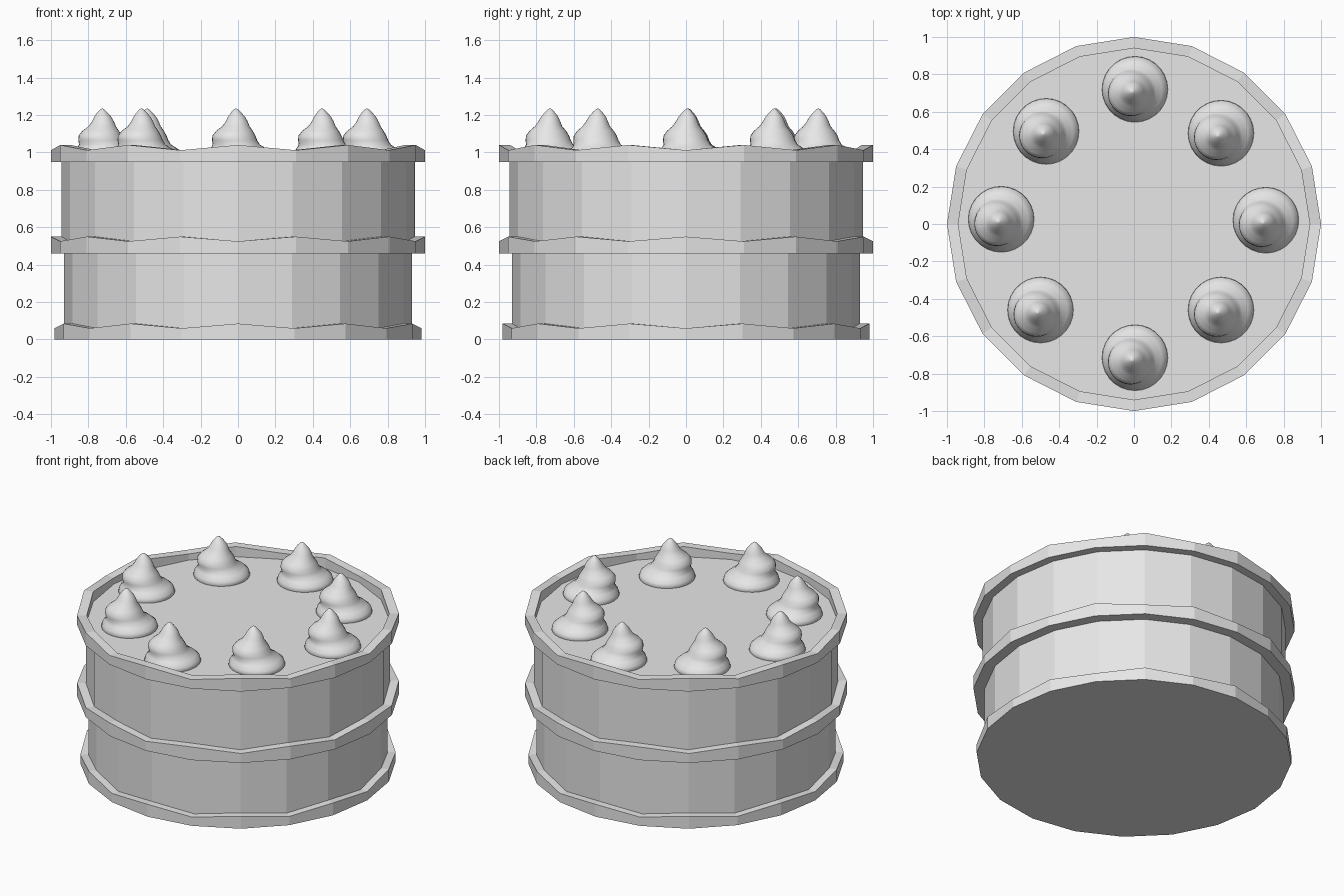
import bpy
import bmesh
from math import sin, cos, pi

SIDES = 20

cube = bpy.data.objects.get("Cube")
if cube:
    bpy.data.objects.remove(cube, do_unlink=True)

grey = bpy.data.materials.new("plain_grey")
grey.use_nodes = True
grey.diffuse_color = (0.8, 0.8, 0.8, 1)
grey.node_tree.nodes["Principled BSDF"].inputs["Base Color"].default_value = (0.8, 0.8, 0.8, 1)


def finish(name, bm):
    bmesh.ops.recalc_face_normals(bm, faces=bm.faces)
    mesh = bpy.data.meshes.new(name)
    bm.to_mesh(mesh)
    bm.free()
    mesh.materials.append(grey)
    obj = bpy.data.objects.new(name, mesh)
    bpy.context.collection.objects.link(obj)
    return obj


def bridge(bm, a, b):
    n = len(a)
    for i in range(n):
        j = (i + 1) % n
        bm.faces.new((a[i], a[j], b[j], b[i]))


def circle(bm, sides, radius, height, cx=0, cy=0):
    """Ring of vertices; height is a function of the corner index."""
    return [bm.verts.new((cx + radius * cos(2 * pi * i / sides),
                          cy + radius * sin(2 * pi * i / sides), height(i)))
            for i in range(sides)]


def tier(name, radius, bottom, top):
    bm = bmesh.new()
    low = circle(bm, SIDES, radius, lambda i: bottom)
    high = circle(bm, SIDES, radius, lambda i: top)
    bridge(bm, low, high)
    bm.faces.new(low)
    bm.faces.new(high)
    return finish(name, bm)


def wavy_band(name, inner, outer, bottom, low, high, raised):
    """Band whose top edge alternates between two heights."""
    bm = bmesh.new()
    wave = lambda i: high if i % 2 == raised else low
    flat = lambda i: bottom
    loops = [circle(bm, SIDES, outer, flat), circle(bm, SIDES, outer, wave),
             circle(bm, SIDES, inner, wave), circle(bm, SIDES, inner, flat)]
    for k in range(4):
        bridge(bm, loops[k], loops[(k + 1) % 4])
    return finish(name, bm)


# Cake body
tier("lower_tier", 0.93, 0.0, 0.5)
tier("upper_tier", 0.945, 0.48, 0.97)

# Icing bands
wavy_band("bottom_band", 0.92, 0.98, 0.0, 0.06, 0.085, 1)
wavy_band("middle_band", 0.92, 1.0, 0.46, 0.525, 0.55, 0)
wavy_band("top_band", 0.94, 1.0, 0.95, 1.012, 1.04, 1)

# Cream swirl profile: height, radius, sideways drift in x and y
SWIRL = [
    (0.955, 0.165, 0, 0), (0.975, 0.176, 0, 0), (0.998, 0.17, 0, 0),
    (1.022, 0.148, -0.004, -0.004), (1.042, 0.126, -0.014, -0.014),
    (1.065, 0.121, -0.023, -0.022), (1.09, 0.115, -0.027, -0.025),
    (1.115, 0.098, -0.024, -0.024), (1.14, 0.073, -0.016, -0.02),
    (1.165, 0.059, -0.012, -0.016), (1.19, 0.046, -0.013, -0.014),
    (1.213, 0.028, -0.015, -0.013), (1.23, 0.011, -0.016, -0.012),
]


def cream_swirl(name, x, y):
    bm = bmesh.new()
    loops = [circle(bm, 28, r, lambda i, z=z: z, x + dx, y + dy)
             for z, r, dx, dy in SWIRL]
    for a, b in zip(loops, loops[1:]):
        bridge(bm, a, b)
    bm.faces.new(loops[0])
    tip = bm.verts.new((x - 0.016, y - 0.012, 1.236))
    last = loops[-1]
    for i in range(len(last)):
        bm.faces.new((last[i], last[(i + 1) % len(last)], tip))
    obj = finish(name, bm)
    bpy.ops.object.select_all(action='DESELECT')
    obj.select_set(True)
    bpy.context.view_layer.objects.active = obj
    bpy.ops.object.shade_smooth_by_angle(angle=pi / 3)


# Eight swirls around the top
SPOTS = [(0.005, 0.72), (-0.47, 0.495), (-0.71, 0.025), (-0.5, -0.46),
         (0.005, -0.715), (0.465, -0.46), (0.705, 0.02), (0.465, 0.485)]
for n, (x, y) in enumerate(SPOTS, 1):
    cream_swirl(f"cream_swirl_{n}", x, y)
